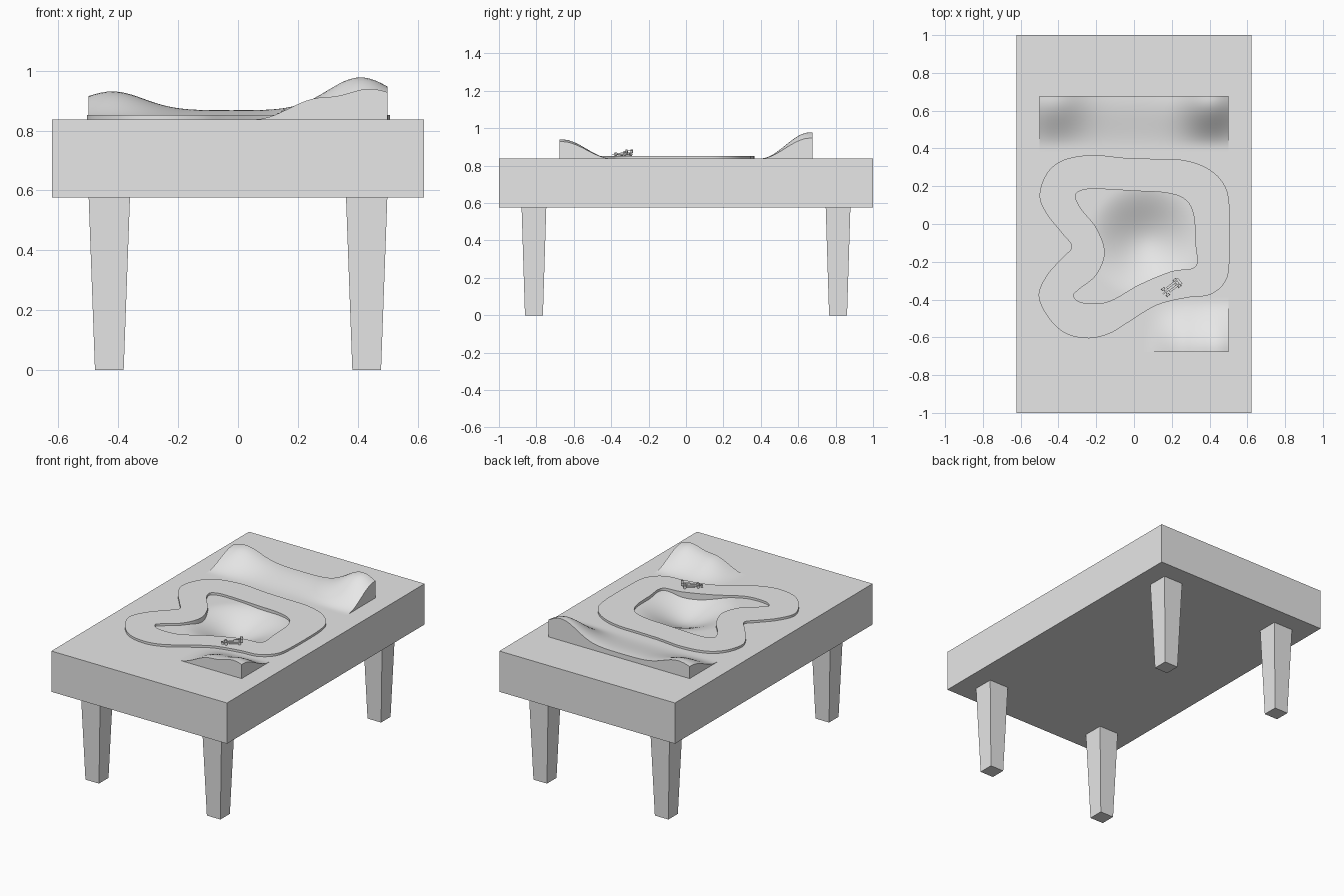
import bpy, bmesh, math
from mathutils import Vector, Matrix

cube = bpy.data.objects.get("Cube")
if cube:
    bpy.data.objects.remove(cube, do_unlink=True)

grey = bpy.data.materials.new("plain grey")
grey.use_nodes = True
colour = (0.8, 0.8, 0.8, 1)
grey.diffuse_color = colour
grey.node_tree.nodes["Principled BSDF"].inputs["Base Color"].default_value = colour

TOP, UNDER = 0.838, 0.577          # table slab heights
HALF_X, HALF_Y = 0.622, 1.0        # table slab half sizes
LAND_X, LAND_Y = 0.5, 0.677        # landscape half sizes


def finish(name, bm, smooth=False):
    bmesh.ops.recalc_face_normals(bm, faces=bm.faces)
    mesh = bpy.data.meshes.new(name)
    bm.to_mesh(mesh)
    bm.free()
    mesh.materials.append(grey)
    obj = bpy.data.objects.new(name, mesh)
    bpy.context.collection.objects.link(obj)
    if smooth:
        smooth_by_angle(obj)
    return obj


def smooth_by_angle(obj):
    bpy.ops.object.select_all(action='DESELECT')
    obj.select_set(True)
    bpy.context.view_layer.objects.active = obj
    bpy.ops.object.shade_smooth_by_angle(angle=math.radians(40))


def rect(bm, x, y, z):
    return [bm.verts.new((sx * x, sy * y, z))
            for sx, sy in ((-1, -1), (1, -1), (1, 1), (-1, 1))]


def bridge(bm, a, b):
    for i in range(len(a)):
        j = (i + 1) % len(a)
        bm.faces.new((a[i], a[j], b[j], b[i]))


# Table slab, its top framing the landscape
bm = bmesh.new()
low, high = rect(bm, HALF_X, HALF_Y, UNDER), rect(bm, HALF_X, HALF_Y, TOP)
frame = rect(bm, LAND_X, LAND_Y, TOP)
bm.faces.new(low)
bridge(bm, low, high)
bridge(bm, high, frame)
finish("table_slab", bm)

# Four tapered legs
for side, sx in (("left", 1), ("right", -1)):
    for end, sy in (("front", -1), ("back", 1)):
        bm = bmesh.new()
        foot, head = rect(bm, 0.048, 0.048, 0), rect(bm, 0.069, 0.066, UNDER)
        bm.faces.new(foot)
        bm.faces.new(head)
        bridge(bm, foot, head)
        leg = finish(f"{end}_{side}_leg", bm)
        leg.location = (sx * 0.43, sy * 0.813, 0)


def ease(a, b, v):
    t = min(max((v - a) / (b - a), 0), 1)
    return t * t * (3 - 2 * t)


def bump(d, width):
    return math.exp(-d * d / (2 * width * width))


def land_height(x, y):
    rise = ease(0.4, 0.66, abs(y))
    if y > 0:
        hills = 0.03 + 0.063 * bump(x + 0.42, 0.105) + 0.11 * bump(x - 0.41, 0.11)
    else:
        hills = 0.072 * ease(0.06, 0.28, x) + 0.03 * bump(x - 0.44, 0.06)
    # hollow in the middle of the circuit
    reach = math.hypot((x - 0.06) / 0.31, (y + 0.09) / 0.31)
    hollow = 0.09 * (1 - ease(0, 1, reach))
    return TOP + hills * rise - hollow


# Rolling landscape with walls at its border
bm = bmesh.new()
bmesh.ops.create_grid(bm, x_segments=48, y_segments=64, size=1)
for v in bm.verts:
    v.co.x *= LAND_X
    v.co.y *= LAND_Y
    v.co.z = land_height(v.co.x, v.co.y)
border = [e for e in bm.edges if e.is_boundary]
walls = bmesh.ops.extrude_edge_only(bm, edges=border)
for v in walls["geom"]:
    if isinstance(v, bmesh.types.BMVert):
        v.co.z = TOP - 0.005
finish("landscape", bm, smooth=True)


# Race circuit: a band between two closed smooth outlines
OUTER = [(-.5, .15), (-.46, .27), (-.37, .34), (-.22, .365), (-.05, .35), (.1, .345),
         (.25, .34), (.38, .3), (.47, .22), (.505, .1), (.505, -.2), (.48, -.31),
         (.4, -.375), (.28, -.39), (.12, -.43), (-.03, -.52), (-.13, -.58), (-.24, -.605),
         (-.36, -.58), (-.45, -.5), (-.505, -.38), (-.46, -.27), (-.38, -.18),
         (-.33, -.12), (-.38, -.05), (-.46, .05)]
INNER = [(-.31, .15), (-.27, .18), (-.18, .185), (0, .175), (.17, .165), (.27, .13),
         (.315, .05), (.325, -.1), (.325, -.225), (.2, -.25), (.03, -.32), (-.1, -.395),
         (-.18, -.42), (-.28, -.415), (-.32, -.38), (-.29, -.345), (-.2, -.27),
         (-.155, -.15), (-.2, -.02), (-.28, .08)]


def smooth_loop(points, steps=6):
    pts = [Vector(p) for p in points]
    loop = []
    for i in range(len(pts)):
        a, b, c, d = (pts[(i + k) % len(pts)] for k in (-1, 0, 1, 2))
        for s in range(steps):
            t = s / steps
            loop.append(b + 0.5 * t * (c - a + t * (2 * a - 5 * b + 4 * c - d
                                                    + t * (3 * (b - c) + d - a))))
    return loop


curve = bpy.data.curves.new("circuit", 'CURVE')
curve.dimensions, curve.fill_mode, curve.extrude = '2D', 'BOTH', 0.026
for outline in (OUTER, INNER):
    loop = smooth_loop(outline)
    spline = curve.splines.new('POLY')
    spline.points.add(len(loop) - 1)
    for point, co in zip(spline.points, loop):
        point.co = (co.x, co.y, 0, 1)
    spline.use_cyclic_u = True
curve.materials.append(grey)
circuit = bpy.data.objects.new("circuit", curve)
circuit.location.z = 0.826
bpy.context.collection.objects.link(circuit)
bpy.ops.object.select_all(action='DESELECT')
circuit.select_set(True)
bpy.context.view_layer.objects.active = circuit
bpy.ops.object.convert(target='MESH')
smooth_by_angle(bpy.context.object)

# Small open-wheel race car, nose along local -x
place = Matrix.Translation((0.195, -0.338, 0.852)) @ Matrix.Rotation(math.radians(38), 4, 'Z')


def car_box(name, centre, size, nose=1):
    bm = bmesh.new()
    bmesh.ops.create_cube(bm, size=1)
    for v in bm.verts:
        pinch = nose if v.co.x < 0 else 1
        v.co = Vector((v.co.x * size[0], v.co.y * size[1] * pinch, v.co.z * size[2] * pinch))
    finish(name, bm).matrix_world = place @ Matrix.Translation(centre)


car_box("car_floor", (0.012, 0, 0.006), (0.06, 0.034, 0.005))
car_box("car_body", (0.015, 0, 0.012), (0.07, 0.016, 0.012), 0.8)
car_box("car_nose", (-0.038, 0, 0.01), (0.045, 0.012, 0.01), 0.5)
car_box("car_engine_cover", (0.024, 0, 0.021), (0.03, 0.008, 0.01), 0.8)
car_box("car_front_wing", (-0.058, 0, 0.006), (0.012, 0.046, 0.002))
car_box("car_rear_wing", (0.055, 0, 0.03), (0.014, 0.036, 0.003))
for side, sy in (("left", -1), ("right", 1)):
    car_box(f"car_wing_plate_{side}", (0.055, sy * 0.018, 0.025), (0.016, 0.002, 0.02))
    for end, x in (("front", -0.036), ("rear", 0.042)):
        bm = bmesh.new()
        bmesh.ops.create_cone(bm, cap_ends=True, segments=16, radius1=0.009,
                              radius2=0.009, depth=0.011)
        wheel = finish(f"car_{end}_{side}_wheel", bm, smooth=True)
        wheel.matrix_world = (place @ Matrix.Translation((x, sy * 0.02, 0.009))
                              @ Matrix.Rotation(math.pi / 2, 4, 'X'))
for end, x in (("front", -0.036), ("rear", 0.042)):
    car_box(f"car_{end}_axle", (x, 0, 0.009), (0.003, 0.036, 0.003))
